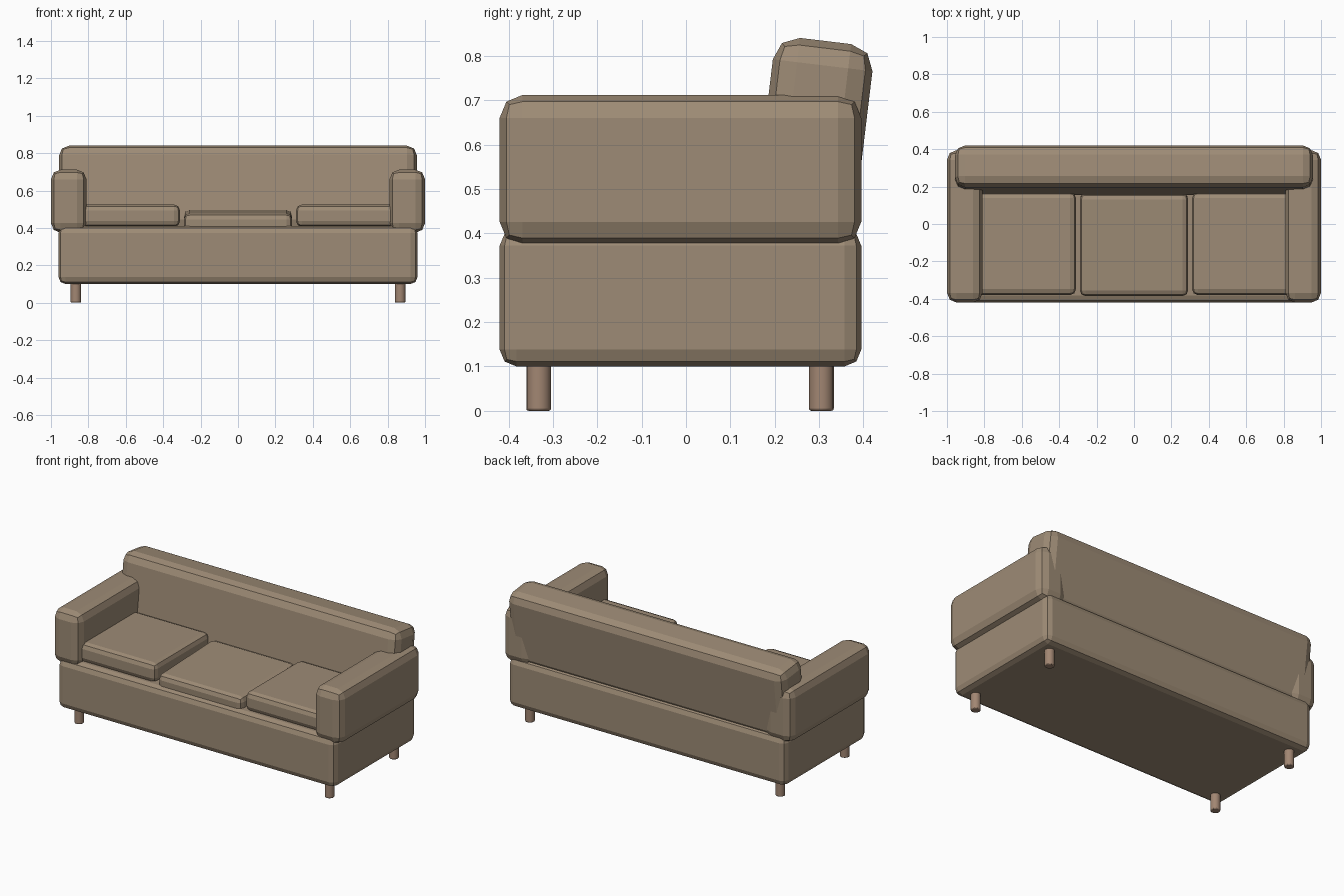
import bpy
from math import radians

if "Cube" in bpy.data.objects:
    bpy.data.objects.remove(bpy.data.objects["Cube"])


def material(name, rgb):
    m = bpy.data.materials.new(name)
    m.diffuse_color = (*rgb, 1)
    m.use_nodes = True
    m.node_tree.nodes["Principled BSDF"].inputs["Base Color"].default_value = m.diffuse_color
    return m


FABRIC = material("tan_fabric", (0.34, 0.26, 0.18))
WOOD = material("wood", (0.36, 0.24, 0.17))


def bevel(ob, width, segments, limit):
    b = ob.modifiers.new("bevel", 'BEVEL')
    b.width = width
    b.segments = segments
    b.limit_method = 'ANGLE'
    b.angle_limit = radians(limit)


def padded_box(name, centre, size, width, tilt=0.0):
    bpy.ops.mesh.primitive_cube_add(size=1, location=centre)
    ob = bpy.context.object
    ob.name = name
    ob.scale = size
    bpy.ops.object.transform_apply(location=False, rotation=False, scale=True)
    ob.rotation_euler.x = tilt
    bevel(ob, width, 2, 30)
    ob.data.materials.append(FABRIC)
    return ob


# Base
padded_box("base", (0, -0.0125, 0.255), (1.92, 0.815, 0.31), 0.038)

# Tilted backrest
padded_box("backrest", (0, 0.287, 0.605), (1.915, 0.226, 0.46), 0.055, -0.12)

# Seat cushions: the middle one sits lower and leans forward
padded_box("middle_cushion", (0, -0.11, 0.427), (0.58, 0.55, 0.12), 0.032, 0.035)

for side, s in (("left", -1), ("right", 1)):
    padded_box(side + "_cushion", (s * 0.6, -0.105, 0.465), (0.58, 0.55, 0.12), 0.032)
    # Armrests
    padded_box(side + "_arm", (s * 0.905, -0.0125, 0.543), (0.19, 0.815, 0.338), 0.052)
    # Short round legs
    for end, y in (("front", -0.332), ("back", 0.305)):
        bpy.ops.mesh.primitive_cylinder_add(vertices=16, radius=0.028, depth=0.12,
                                            location=(s * 0.867, y, 0.06))
        leg = bpy.context.object
        leg.name = f"{end}_{side}_leg"
        leg.data.materials.append(WOOD)
        bevel(leg, 0.005, 2, 40)
        bpy.ops.object.shade_smooth_by_angle()
